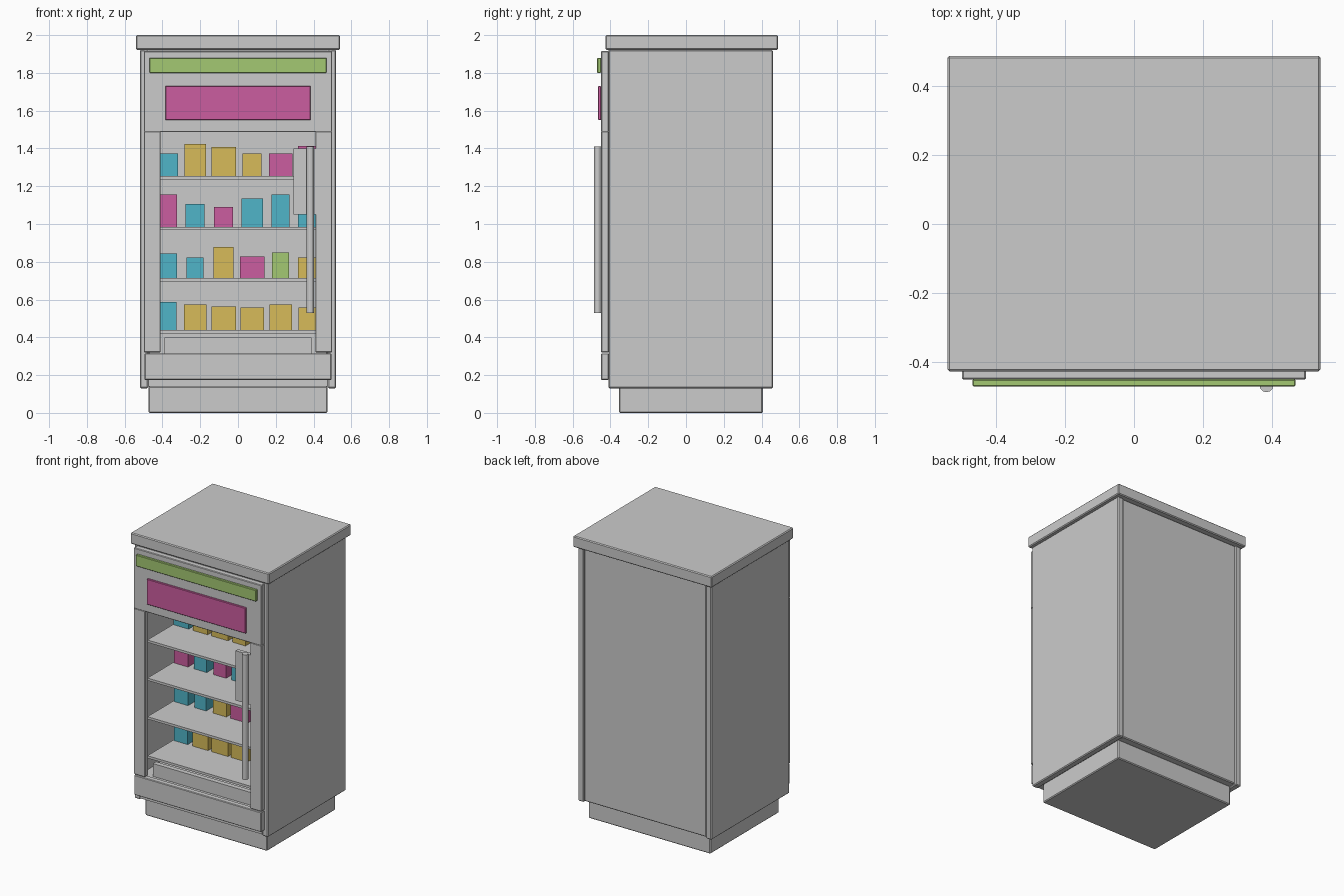
import bpy, math

if "Cube" in bpy.data.objects:
    bpy.data.objects.remove(bpy.data.objects["Cube"])


def material(name, rgb):
    m = bpy.data.materials.new(name)
    m.diffuse_color = (*rgb, 1)
    m.use_nodes = True
    m.node_tree.nodes["Principled BSDF"].inputs["Base Color"].default_value = m.diffuse_color
    return m


MATS = {
    "c": material("cyan", (0.08, 0.46, 0.58)),
    "y": material("yellow", (0.68, 0.50, 0.10)),
    "p": material("pink", (0.60, 0.11, 0.35)),
    "g": material("green", (0.37, 0.58, 0.17)),
}


def box(name, x, y, z, mat=None, bevel=0.0):
    """Box from (min, max) ranges on each axis."""
    bpy.ops.mesh.primitive_cube_add(size=1, location=[(r[0] + r[1]) / 2 for r in (x, y, z)])
    o = bpy.context.object
    o.name = name
    o.scale = [r[1] - r[0] for r in (x, y, z)]
    bpy.ops.object.transform_apply(location=False, rotation=False, scale=True)
    if mat:
        o.data.materials.append(MATS[mat])
    if bevel:
        b = o.modifiers.new("edge", "BEVEL")
        b.width = bevel
        b.segments = 1
    return o


B = 0.006

# Casework
box("plinth", (-0.475, 0.475), (-0.355, 0.407), (0, 0.14), bevel=B)
box("top_slab", (-0.54, 0.54), (-0.427, 0.487), (1.922, 2.0), bevel=B)
box("floor_board", (-0.475, 0.475), (-0.41, 0.44), (0.14, 0.31))
box("ceiling_board", (-0.475, 0.475), (-0.41, 0.44), (1.88, 1.922))
box("back_panel", (-0.475, 0.475), (0.42, 0.454), (0.137, 1.92), bevel=B)

# Side panels and front stiles, mirrored
for side, s in (("left", -1), ("right", 1)):
    box(side + "_side_panel", sorted((s * 0.475, s * 0.52)), (-0.41, 0.46), (0.13, 1.922), bevel=B)
    box(side + "_front_stile", sorted((s * 0.41, s * 0.498)), (-0.45, -0.41), (0.32, 1.49), bevel=0.004)

# Front fascia
box("front_header", (-0.498, 0.498), (-0.45, -0.41), (1.487, 1.915), bevel=0.004)
box("front_kick_panel", (-0.495, 0.495), (-0.45, -0.41), (0.175, 0.315), bevel=0.004)
box("inner_vent", (-0.39, 0.39), (-0.39, -0.355), (0.31, 0.40))
box("light_strip", (-0.468, 0.468), (-0.47, -0.45), (1.80, 1.88), "g", 0.003)
box("sign_panel", (-0.385, 0.385), (-0.465, -0.45), (1.55, 1.73), "p", 0.003)
box("latch_plate", (0.293, 0.412), (-0.448, -0.42), (1.05, 1.40))

# Door handle
bpy.ops.mesh.primitive_cylinder_add(vertices=12, radius=0.02, depth=0.88, location=(0.383, -0.467, 0.97))
bpy.context.object.name = "door_handle"

# Shelves with goods: (colour, width, height) from left to right
rows = [
    (1.253, [("c", .12, .12), ("y", .115, .17), ("y", .13, .155), ("y", .10, .12), ("p", .125, .12), ("p", .12, .16)]),
    (0.985, [("p", .11, .17), ("c", .10, .12), ("p", .10, .105), ("c", .115, .15), ("c", .095, .17), ("c", .12, .15)]),
    (0.713, [("c", .11, .13), ("c", .09, .11), ("y", .105, .165), ("p", .13, .115), ("g", .09, .135), ("y", .12, .11)]),
    (0.438, [("c", .105, .15), ("y", .12, .135), ("y", .13, .125), ("y", .125, .12), ("y", .12, .135), ("y", .115, .12)]),
]
for i, (top, goods) in enumerate(rows):
    box(f"shelf_{i + 1}", (-0.44, 0.44), (-0.38, 0.42), (top - 0.017, top))
    for j, (col, w, h) in enumerate(goods):
        cx = -0.378 + 0.151 * j
        box(f"goods_{i + 1}_{j + 1}", (cx - w / 2, cx + w / 2), (-0.095, 0.045), (top, top + h), col)
